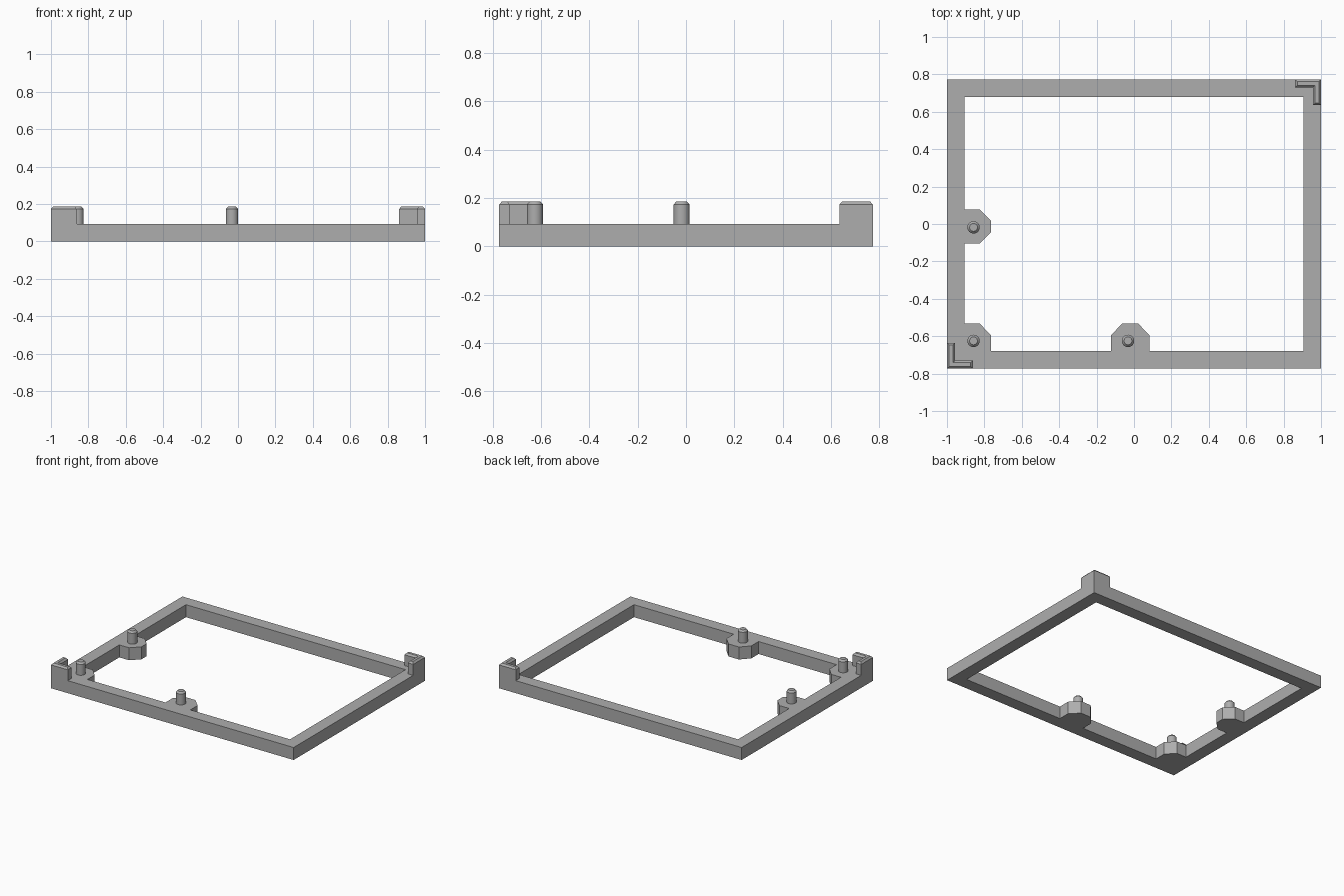
import bpy
import bmesh
import math
from mathutils import Vector

cube = bpy.data.objects.get("Cube")
if cube:
    bpy.data.objects.remove(cube, do_unlink=True)

X, Y = 1.0, 0.773            # outer half sizes
IX, IY = 0.905, 0.68         # inner half sizes
BASE, SHOULDER, TOP = 0.093, 0.174, 0.187
CHAMFER = 0.012

grey = bpy.data.materials.new("plain grey")
grey.use_nodes = True
grey.diffuse_color = (0.42, 0.42, 0.42, 1)
grey.node_tree.nodes["Principled BSDF"].inputs["Base Color"].default_value = (0.42, 0.42, 0.42, 1)


def add_object(name, data):
    obj = bpy.data.objects.new(name, data)
    bpy.context.collection.objects.link(obj)
    data.materials.append(grey)
    bpy.ops.object.select_all(action='DESELECT')
    obj.select_set(True)
    bpy.context.view_layer.objects.active = obj
    return obj


def inset(outline, d):
    """Move a counter-clockwise outline inward with mitred corners."""
    result = []
    for i, p in enumerate(outline):
        a = (p - outline[i - 1]).normalized()
        b = (outline[(i + 1) % len(outline)] - p).normalized()
        na, nb = Vector((-a.y, a.x)), Vector((-b.y, b.x))
        result.append(p + (na + nb) * d / (1 + na.dot(nb)))
    return result


def chamfered_post(name, outline):
    """Upright prism on the frame with a chamfered top."""
    bm = bmesh.new()
    levels = [(outline, BASE), (outline, SHOULDER), (inset(outline, CHAMFER), TOP)]
    rings = [[bm.verts.new((p.x, p.y, z)) for p in pts] for pts, z in levels]
    n = len(outline)
    for low, high in zip(rings, rings[1:]):
        for i in range(n):
            j = (i + 1) % n
            bm.faces.new((low[i], low[j], high[j], high[i]))
    bm.faces.new(rings[-1])
    mesh = bpy.data.meshes.new(name)
    bm.to_mesh(mesh)
    bm.free()
    add_object(name, mesh)
    bpy.ops.object.shade_smooth_by_angle(angle=math.radians(30))


# Frame with three inward lugs, filled between outer and inner outlines
outer = [(-X, -Y), (X, -Y), (X, Y), (-X, Y)]
inner = [
    (IX, -IY), (IX, IY), (-IX, IY),
    # side lug
    (-IX, 0.077), (-0.825, 0.077), (-0.765, 0.018),
    (-0.765, -0.045), (-0.825, -0.105), (-IX, -0.105),
    # corner lug
    (-IX, -0.532), (-0.825, -0.532), (-0.765, -0.595), (-0.765, -IY),
    # front lug
    (-0.122, -IY), (-0.122, -0.595), (-0.064, -0.532),
    (0.022, -0.532), (0.083, -0.595), (0.083, -IY),
]
curve = bpy.data.curves.new("frame", 'CURVE')
curve.dimensions = '2D'
curve.fill_mode = 'BOTH'
curve.extrude = BASE / 2
for points in (outer, inner):
    spline = curve.splines.new('POLY')
    spline.points.add(len(points) - 1)
    for point, (x, y) in zip(spline.points, points):
        point.co = (x, y, 0, 1)
    spline.use_cyclic_u = True
frame = add_object("frame", curve)
frame.location.z = BASE / 2
bpy.ops.object.convert(target='MESH')
bm = bmesh.new()
bm.from_mesh(frame.data)
bmesh.ops.remove_doubles(bm, verts=bm.verts, dist=0.0001)
bmesh.ops.recalc_face_normals(bm, faces=bm.faces)
for face in bm.faces:
    face.smooth = False
bm.to_mesh(frame.data)
bm.free()

# Round locating pins
pins = {"side_pin": (-0.858, -0.018), "corner_pin": (-0.858, -0.625), "front_pin": (-0.032, -0.625)}
for name, centre in pins.items():
    angles = [math.tau * i / 32 for i in range(32)]
    chamfered_post(name, [Vector(centre) + 0.033 * Vector((math.cos(a), math.sin(a))) for a in angles])

# L-shaped brackets on opposite corners
L, T = 0.138, 0.044
bracket = [(0, 0), (L, 0), (L, T), (T, T), (T, L), (0, L)]
for name, s in (("front_right_bracket", 1), ("back_left_bracket", -1)):
    chamfered_post(name, [Vector((s * (x - X), s * (y - Y))) for x, y in bracket])
